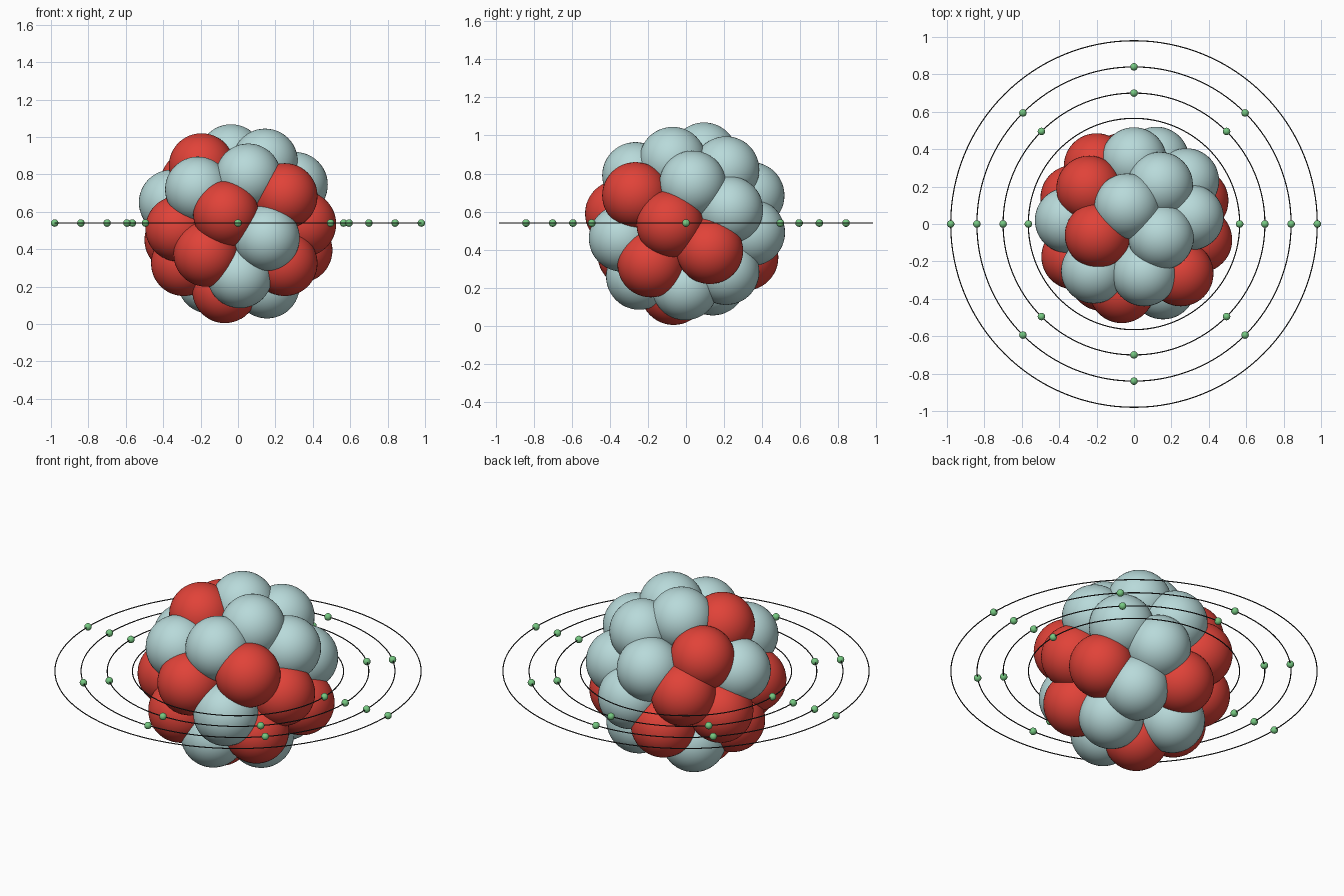
import bpy
from math import sin, cos, pi, sqrt

if "Cube" in bpy.data.objects:
    bpy.data.objects.remove(bpy.data.objects["Cube"])

CZ = 0.54          # height of the nucleus centre and the orbit plane
R = 0.175          # nucleon radius


def material(name, rgb):
    m = bpy.data.materials.new(name)
    m.diffuse_color = (*rgb, 1)
    m.use_nodes = True
    m.node_tree.nodes["Principled BSDF"].inputs["Base Color"].default_value = m.diffuse_color
    return m


RED = material("proton_red", (0.75, 0.055, 0.04))
PALE = material("neutron_pale", (0.48, 0.70, 0.70))
GREEN = material("electron_green", (0.18, 0.58, 0.22))
DARK = material("orbit_dark", (0.03, 0.03, 0.03))


def ball(name, loc, r, mat, seg=48):
    bpy.ops.mesh.primitive_uv_sphere_add(segments=seg, ring_count=seg // 2, radius=r, location=loc)
    finish(name, mat)


def finish(name, mat):
    ob = bpy.context.object
    ob.name = name
    ob.data.materials.append(mat)
    bpy.ops.object.shade_smooth()


# outer protons
protons = [
    (-.065, -.355, .59), (-.17, -.29, .375), (.25, -.265, .685), (-.32, -.175, .51),
    (-.07, -.065, .18), (-.29, -.02, .325), (.35, -.085, .535), (.25, -.185, .325),
    (-.195, -.06, .845), (-.24, .19, .755), (-.2, .31, .58), (-.325, .14, .45),
    (.33, .125, .395), (-.07, .31, .36),
]
# outer neutrons
neutrons = [
    (.055, -.265, .79), (-.215, -.25, .72), (.155, -.335, .46), (.01, -.245, .26),
    (.155, -.005, .205), (.145, -.07, .87), (-.037, .095, .893), (.305, .035, .745),
    (-.355, .02, .65), (.14, .21, .82), (0, .342, .685), (.12, .345, .49),
    (.28, .23, .61), (.16, .21, .285), (-.15, .14, .23),
]

# inner nucleons filling the core, evenly spread on a small shell
for i in range(11):
    h = 1 - (2 * i + 1) / 11
    a = i * pi * (3 - sqrt(5))
    w = sqrt(1 - h * h)
    p = (.15 * w * cos(a), .15 * w * sin(a), CZ + .15 * h)
    (neutrons if i % 2 else protons).append(p)

for i, p in enumerate(protons):
    ball(f"proton_{i + 1}", p, R, RED)
for i, p in enumerate(neutrons):
    ball(f"neutron_{i + 1}", p, R, PALE)

# orbit rings with evenly spaced electrons
for k, (rad, count) in enumerate([(.565, 2), (.70, 8), (.84, 8), (.98, 2)]):
    bpy.ops.mesh.primitive_torus_add(major_radius=rad, minor_radius=.003, major_segments=128,
                                     minor_segments=8, location=(0, 0, CZ))
    finish(f"orbit_ring_{k + 1}", DARK)
    for j in range(count):
        a = 2 * pi * j / count
        ball(f"electron_{k + 1}_{j + 1}", (rad * cos(a), rad * sin(a), CZ), .02, GREEN, 24)
